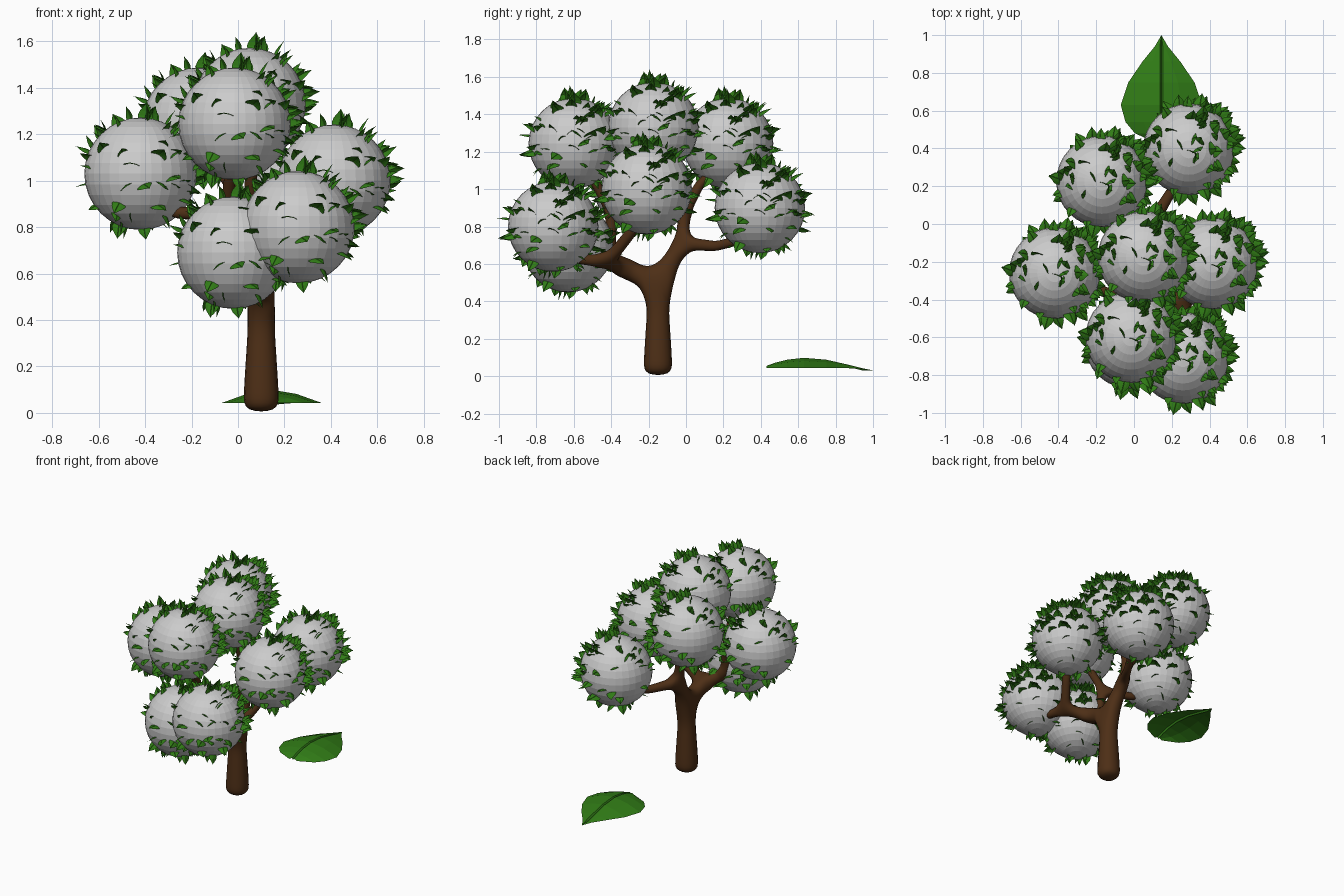
import bpy, bmesh, math, random
from mathutils import Vector, Matrix

if "Cube" in bpy.data.objects:
    bpy.data.objects.remove(bpy.data.objects["Cube"])

random.seed(4)


def material(name, rgb):
    m = bpy.data.materials.new(name)
    m.diffuse_color = (*rgb, 1)
    m.use_nodes = True
    m.node_tree.nodes["Principled BSDF"].inputs["Base Color"].default_value = m.diffuse_color
    return m


bark = material("bark", (0.075, 0.028, 0.008))
green = material("leaf_green", (0.03, 0.2, 0.008))


def add_object(name, mesh):
    ob = bpy.data.objects.new(name, mesh)
    bpy.context.collection.objects.link(ob)
    return ob


# Leaf stations: distance along leaf, half width, height of the arch
STATIONS = [(0.0, 0.03, 0.012), (0.05, 0.14, 0.03), (0.11, 0.19, 0.045),
            (0.2, 0.215, 0.055), (0.32, 0.175, 0.045), (0.43, 0.10, 0.02),
            (0.51, 0.035, 0.0), (0.57, 0.0, -0.012)]


def add_leaf(bm, mat):
    """Arched leaf with a narrow groove down the middle, pointing along +y."""
    rows = []
    for y, w, h in STATIONS[:-1]:
        edge = -0.005 * (y > 0.45)
        g = min(0.008, w * 0.3)
        pts = [(-w, edge), (-w * 0.5, h * 0.7), (-g, h), (0, h - 0.012),
               (g, h), (w * 0.5, h * 0.7), (w, edge)]
        rows.append([bm.verts.new(mat @ Vector((x, y, z))) for x, z in pts])
    for a, b in zip(rows, rows[1:]):
        for i in range(6):
            bm.faces.new((a[i], a[i + 1], b[i + 1], b[i]))
    y, w, h = STATIONS[-1]
    tip = bm.verts.new(mat @ Vector((0, y, h)))
    for i in range(6):
        bm.faces.new((rows[-1][i], rows[-1][i + 1], tip))


# Single large leaf lying behind the tree
bm = bmesh.new()
add_leaf(bm, Matrix.Translation((0.145, 0.43, 0.043)))
leaf_mesh = bpy.data.meshes.new("large_leaf")
bm.to_mesh(leaf_mesh)
bm.free()
leaf_mesh.materials.append(green)
add_object("large_leaf", leaf_mesh)

# Crown ball, shared by all clumps
R = 0.242
bm = bmesh.new()
bmesh.ops.create_uvsphere(bm, u_segments=32, v_segments=16, radius=R)
ball_mesh = bpy.data.meshes.new("crown_ball")
bm.to_mesh(ball_mesh)
bm.free()

# Small leaves poking out of a ball, denser towards the upper back right
bm = bmesh.new()
for i in range(105):
    n = Vector([random.gauss(0, 1) for _ in range(3)])
    if i % 3 == 0:
        n = n.normalized() * 0.7 + Vector((0.45, 0.45, 0.6))
    n.normalize()
    d = (n + 0.35 * Vector([random.uniform(-1, 1) for _ in range(3)])
         + Vector((0.1, 0.0, 0.15))).normalized()
    up = Vector((random.uniform(-.6, .6), random.uniform(-.6, .6), 1))
    side = d.cross(up).normalized()
    up = side.cross(d)
    s = random.uniform(0.11, 0.17)
    rot = Matrix((side, d, up)).transposed().to_4x4()
    add_leaf(bm, Matrix.Translation(n * (R - 0.025)) @ rot @ Matrix.Scale(s, 4))
clump_mesh = bpy.data.meshes.new("small_leaves")
bm.to_mesh(clump_mesh)
bm.free()
clump_mesh.materials.append(green)

CROWNS = [(-0.42, -0.26, 1.03), (-0.015, -0.60, 1.245), (0.415, -0.21, 1.0),
          (-0.02, -0.63, 0.69), (0.26, -0.71, 0.80), (-0.17, 0.225, 1.245),
          (0.05, -0.175, 1.33), (0.29, 0.395, 0.90)]
for i, c in enumerate(CROWNS, 1):
    add_object(f"crown_ball_{i}", ball_mesh).location = c
    add_object(f"crown_leaves_{i}", clump_mesh).location = c

# Trunk and branches: (parent index, position, radius), skinned and smoothed
NODES = [
    (None, (0.10, -0.15, 0.0), 0.075),
    (0, (0.10, -0.15, 0.08), 0.075),
    (1, (0.10, -0.15, 0.38), 0.056),
    (2, (0.10, -0.15, 0.50), 0.062),
    (3, (0.08, -0.02, 0.71), 0.036),      # 4 back fork
    (4, (0.19, 0.16, 0.695), 0.026),
    (5, (0.27, 0.30, 0.73), 0.024),
    (4, (0.05, -0.01, 0.87), 0.028),      # 7 upper back fork
    (7, (-0.06, 0.07, 1.02), 0.024),
    (8, (-0.14, 0.17, 1.12), 0.022),
    (7, (0.06, -0.09, 1.12), 0.024),
    (3, (0.10, -0.34, 0.58), 0.045),      # 11 front fork
    (11, (0.26, -0.42, 0.61), 0.032),     # 12 right front fork
    (12, (0.28, -0.60, 0.63), 0.026),
    (12, (0.35, -0.30, 0.76), 0.028),
    (14, (0.40, -0.23, 0.88), 0.024),
    (11, (-0.03, -0.42, 0.65), 0.034),    # 16 left front fork
    (16, (-0.03, -0.54, 0.66), 0.026),
    (16, (-0.05, -0.39, 0.86), 0.028),    # 18 upper left fork
    (18, (-0.26, -0.33, 0.86), 0.026),
    (19, (-0.37, -0.29, 0.92), 0.022),
    (18, (-0.03, -0.50, 1.06), 0.024),
]
mesh = bpy.data.meshes.new("trunk_and_branches")
mesh.from_pydata([p for _, p, _ in NODES],
                 [(p, i) for i, (p, _, _) in enumerate(NODES) if p is not None], [])
mesh.materials.append(bark)
tree = add_object("trunk_and_branches", mesh)
skin = tree.modifiers.new("skin", 'SKIN')
skin.use_smooth_shade = True
if not mesh.skin_vertices:
    bpy.context.view_layer.objects.active = tree
    bpy.ops.mesh.customdata_skin_add()
for v, (_, _, r) in zip(mesh.skin_vertices[0].data, NODES):
    v.radius = (r * 1.1, r * 1.1)
mesh.skin_vertices[0].data[0].use_root = True
sub = tree.modifiers.new("smooth", 'SUBSURF')
sub.levels = sub.render_levels = 2
